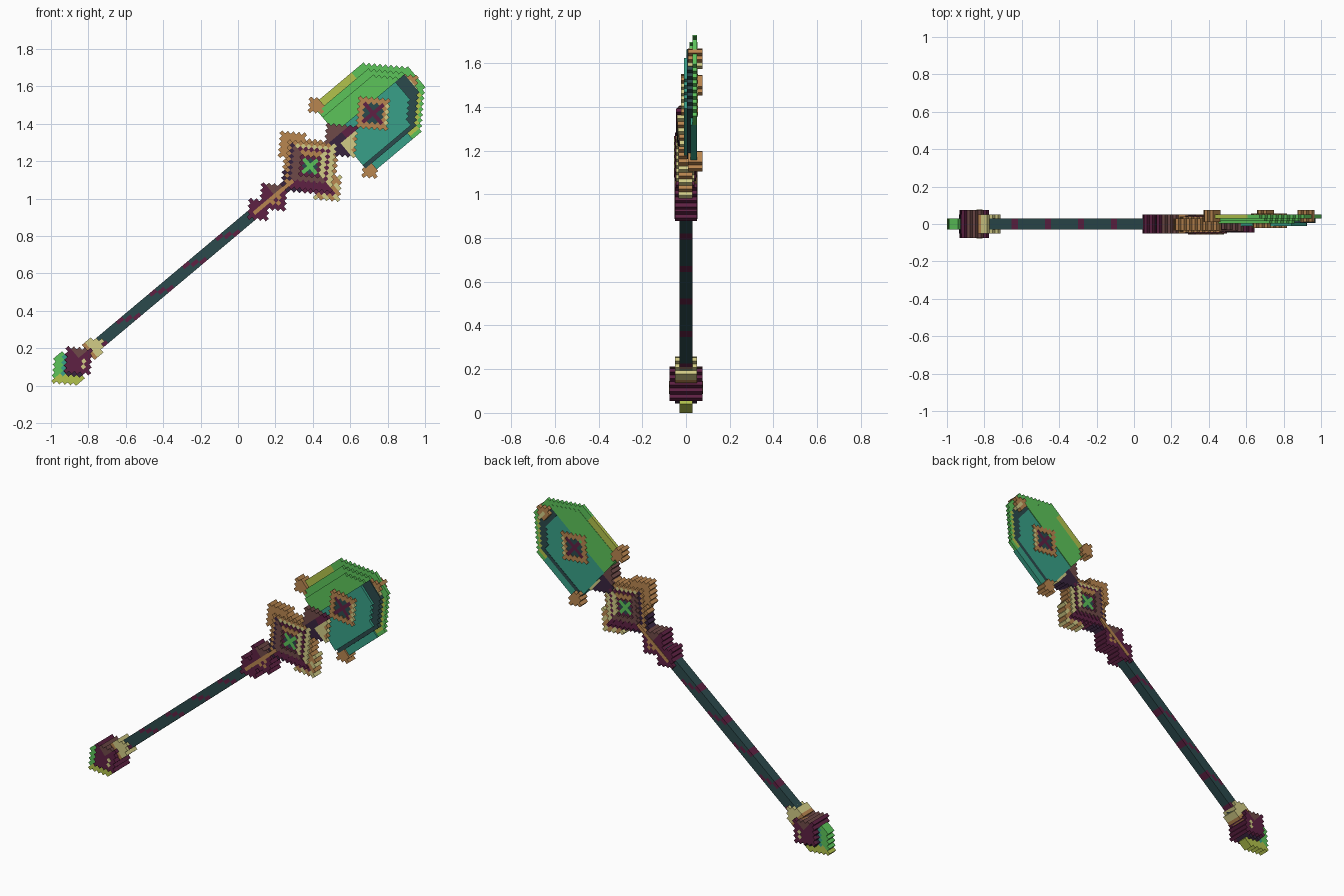
import bpy, math
from mathutils import Vector

if "Cube" in bpy.data.objects:
    bpy.data.objects.remove(bpy.data.objects["Cube"])

CELL = 0.021
ANGLE = math.radians(40)
ALONG = Vector((math.cos(ANGLE), 0, math.sin(ANGLE)))
ACROSS = Vector((-math.sin(ANGLE), 0, math.cos(ANGLE)))
GUARD_CENTRE = Vector((0.385, 0, 1.173))

PALETTE = {
    "dark_teal": "2B4A4C", "maroon": "5E2143", "green": "5CC45A", "lime": "B2C24C",
    "teal": "38A088", "tan": "B98650", "cream": "D2CC86", "brown": "6F4A48",
    "dark_purple": "38243E",
}


def linear(code):
    vals = [int(code[n:n + 2], 16) / 255 for n in (0, 2, 4)]
    return [((c + 0.055) / 1.055) ** 2.4 if c > 0.04 else c / 12.92 for c in vals] + [1]


MATS = {}
for label, code in PALETTE.items():
    m = bpy.data.materials.new(label)
    m.use_nodes = True
    m.diffuse_color = linear(code)
    m.node_tree.nodes["Principled BSDF"].inputs["Base Color"].default_value = linear(code)
    MATS[label] = m


def part(name, along, across, reach, rule):
    """Stepped block part: rule(i, j) gives (colour, y_front, y_back) or None."""
    span = range(-reach, reach + 1)
    cells = {(i, j): c for i in span for j in span if (c := rule(i, j))}
    names = sorted({c[0] for c in cells.values()})
    verts, faces, index = [], [], []

    def quad(points, colour):
        start = len(verts)
        for a, b, y in points:
            p = (GUARD_CENTRE + ALONG * (along + a * CELL)
                 + ACROSS * (across + b * CELL))
            verts.append((p.x, y, p.z))
        faces.append(range(start, start + 4))
        index.append(names.index(colour))

    for (i, j), (colour, y0, y1) in cells.items():
        ring = [(i + a, j + b) for a, b in ((-.5, -.5), (.5, -.5), (.5, .5), (-.5, .5))]
        quad([(a, b, y0) for a, b in ring], colour)
        quad([(a, b, y1) for a, b in reversed(ring)], colour)
        for n, (di, dj) in enumerate(((0, -1), (1, 0), (0, 1), (-1, 0))):
            near = cells.get((i + di, j + dj))
            if near and near[1] <= y0 and near[2] >= y1:
                continue
            p, q = ring[n], ring[(n + 1) % 4]
            quad([(*p, y1), (*q, y1), (*q, y0), (*p, y0)], colour)
    mesh = bpy.data.meshes.new(name)
    mesh.from_pydata(verts, [], faces)
    for label in names:
        mesh.materials.append(MATS[label])
    mesh.polygons.foreach_set("material_index", index)
    obj = bpy.data.objects.new(name, mesh)
    bpy.context.collection.objects.link(obj)


# Shaft with slanted bands
def shaft(i, j):
    if abs(j) <= 1 and abs(i) <= 28:
        return ("maroon" if (i + 2 * j + 6) % 11 < 2 else "dark_teal", -0.03, 0.03)


part("shaft", -0.92, 0, 28, shaft)


# Square guard with concentric rings, a gem and two corner lobes
def guard(i, j):
    d = abs(i) + abs(j)
    lobe = abs(i) + abs(abs(j) - 7)
    upper, outer = j > 0, i > 0
    if d < 2:
        return ("green", -0.045, 0.04)
    if d < 4:
        return ("green" if d == 2 and i * j == 0 else "dark_teal" if d == 2 else "maroon",
                -0.045, 0.04)
    if d < 6:
        if outer:
            return ("tan" if upper else "cream", -0.055, 0.05)
        return ("brown", -0.055, 0.05)
    if d < 7:
        return ("maroon" if outer or not upper else "brown", -0.05, 0.045)
    if d < 9:
        if outer:
            return ("cream" if d == 7 or not upper else "tan", -0.045, 0.04)
        return (("tan" if d == 8 else "dark_purple") if upper else "maroon", -0.045, 0.04)
    if d == 9:
        if abs(j) < 4 and not outer:
            return ("dark_purple", -0.035, 0.03)
        return ("tan" if upper or outer else "maroon", -0.035, 0.03)
    if lobe <= 4:
        return ("tan" if upper or i % 2 else "cream", -0.035, 0.03)


part("guard", 0, 0, 11, guard)


# Pair of stepped collars below the guard, joined by a gilded spine
def collar(i, j):
    big = abs(i - 2) + abs(j) <= 4
    small = abs(i + 3) + abs(j) <= 3
    if j == 0 and -6 <= i <= 8:
        return ("tan" if i > -5 else "maroon", -0.052, 0.052)
    if big:
        if j < 0 and abs(i - 2) + abs(j) == 2:
            return ("tan", -0.05, 0.05)
        return ("brown" if j > 0 and i > 2 else "maroon", -0.05, 0.05)
    if small:
        return ("maroon", -0.05, 0.05)
    if 5 <= i <= 7 and abs(j) == 1:
        return ("dark_purple", -0.035, 0.03)


part("collar", -0.297, 0, 8, collar)


# Stepped socket between guard and blade
def socket(i, j):
    if abs(i) + abs(j) <= 5:
        if i >= 0 and j < 0:
            colour = "tan" if abs(i) + abs(j) == 5 and i % 2 else "cream"
        else:
            colour = "brown" if j > 1 else "dark_purple" if i < 2 else "maroon"
        return (colour, -0.045 + 0.003 * abs(j), 0.045)


part("socket", 0.215, 0, 5, socket)


# Spade-shaped blade with thin rim
def blade(i, j):
    half = 11 if i <= 6 else 11 - (i - 6)
    if not -10 <= i <= 14 or abs(j) > half:
        return None
    inset = min(half - abs(j), 14 - i)
    if j > 2:
        if inset < 2:
            return ("lime" if -9 < i < 3 else "green", 0.03, 0.05)
        return ("green", 0.015 if inset < 4 else 0.002, 0.052)
    if inset < 2:
        if i < 4:
            return ("teal", 0.02, 0.05)
        return ("lime" if inset and j < -3 else "green", 0.03, 0.05)
    if inset < (5 if i > 5 else 3):
        return ("dark_teal", 0.005, 0.05)
    return ("teal", -0.01, 0.048)


part("blade", 0.44, 0, 14, blade)


# Square gem mount set through the blade
def blade_gem(i, j):
    d = abs(i) + abs(j)
    if d <= 5:
        if d > 3:
            return ("cream" if i > 0 > j and d == 5 else "tan", -0.022, 0.055)
        return ("maroon" if i * j == 0 else "dark_teal", -0.016, 0.052)


part("blade_gem", 0.44, 0, 5, blade_gem)


# Gilded studs on the blade corners and tip
def side_stud(i, j):
    if abs(i) + abs(j) <= 2 and i < 2:
        return ("tan", 0.01, 0.075)


def tip_stud(i, j):
    if abs(i) + abs(j) <= 2 and i > -2:
        return ("cream" if i == 0 and j < 1 else "tan", 0.01, 0.075)


part("blade_stud_left", 0.235, 0.228, 2, side_stud)
part("blade_stud_right", 0.232, -0.222, 2, side_stud)
part("blade_stud_tip", 0.697, 0, 2, tip_stud)


# Square pommel block
def pommel(i, j):
    d = abs(i) + abs(j)
    if d <= 4:
        if d == 2 and i >= 0 and j < 0:
            return ("cream", -0.077, 0.077)
        return ("brown" if i > 0 and j > 0 else "maroon", -0.075, 0.075)


part("pommel", -1.617, 0, 4, pommel)


# Pale ferrule where the shaft meets the pommel
def ferrule(i, j):
    d = abs(i) + abs(j)
    if d <= 3 and abs(j) < 3:
        return ("tan" if d > 1 and i < 0 else "cream", -0.05, 0.05)


part("ferrule", -1.517, 0, 3, ferrule)


# Chevron end cap around a dark core
def end_cap(i, j):
    depth = i - abs(j)
    if abs(j) <= 4 and 0 <= depth <= 2:
        return ("green" if j > 0 else "lime", -0.03, 0.03)
    if abs(j) <= 3 and 3 <= depth and i <= 7:
        if depth == 3 and j >= 0:
            return ("teal", -0.03, 0.03)
        return ("dark_purple", -0.05, 0.05)


part("end_cap", -1.787, 0, 8, end_cap)
